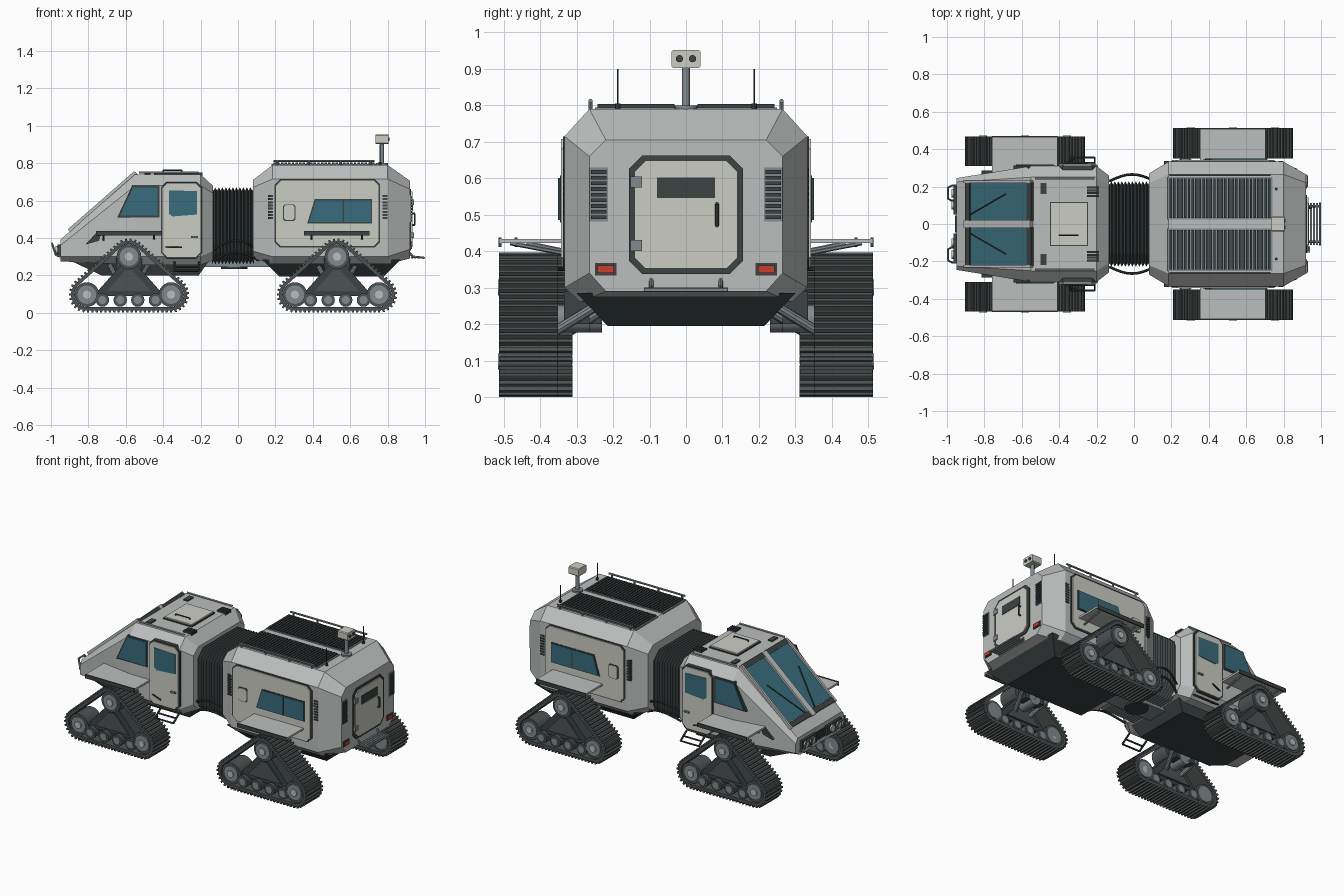
import bpy, bmesh, math
from mathutils import Vector, Matrix

if "Cube" in bpy.data.objects:
    bpy.data.objects.remove(bpy.data.objects["Cube"])

def material(name, *c):
    m = bpy.data.materials.new(name)
    m.diffuse_color = (*c, 1)
    m.use_nodes = True
    m.node_tree.nodes["Principled BSDF"].inputs["Base Color"].default_value = m.diffuse_color
    return m

BODY = material("body_grey", .50, .52, .51)
CREAM = material("panel_cream", .60, .61, .55)
DARK = material("dark", .045, .055, .055)
TRACK = material("track_rubber", .075, .085, .085)
STEEL = material("steel", .22, .26, .28)
GLASS = material("glass", .04, .15, .20)
RED = material("red_lamp", .6, .05, .03)

def finish(name, bm, mat, mirror=False, smooth=False):
    bmesh.ops.recalc_face_normals(bm, faces=bm.faces)
    me = bpy.data.meshes.new(name)
    bm.to_mesh(me)
    bm.free()
    me.materials.append(mat)
    if smooth:
        me.shade_smooth()
        me.set_sharp_from_angle(angle=math.radians(35))
    ob = bpy.data.objects.new(name, me)
    bpy.context.collection.objects.link(ob)
    if mirror:
        mod = ob.modifiers.new("mirror", 'MIRROR')
        mod.use_axis = (False, True, False)
        mod.use_mirror_merge = False
    return ob

def add_loft(bm, rings, closed=False):
    vs = [[bm.verts.new(p) for p in r] for r in rings]
    n = len(rings[0])
    pairs = list(zip(vs, vs[1:])) + ([(vs[-1], vs[0])] if closed else [])
    for a, b in pairs:
        for i in range(n):
            bm.faces.new((a[i], a[(i + 1) % n], b[(i + 1) % n], b[i]))
    if not closed:
        bm.faces.new(vs[0])
        bm.faces.new(vs[-1])

def loft(name, rings, mat, mirror=False, closed=False):
    bm = bmesh.new()
    add_loft(bm, rings, closed)
    return finish(name, bm, mat, mirror)

def prism(name, pts, axis, lo, hi, mat, mirror=False):
    k = "xyz".index(axis)
    return loft(name, [[tuple(p[:k]) + (h,) + tuple(p[k:]) for p in pts] for h in (lo, hi)], mat, mirror)

def boxes(name, items, mat, mirror=False):
    bm = bmesh.new()
    for x0, x1, y0, y1, z0, z1 in items:
        add_loft(bm, [[(x0, y0, z), (x1, y0, z), (x1, y1, z), (x0, y1, z)] for z in (z0, z1)])
    return finish(name, bm, mat, mirror)

def rods(name, paths, r, mat, mirror=False, seg=10):
    bm = bmesh.new()
    for path in paths:
        for a, b in zip(path, path[1:]):
            a, b = Vector(a), Vector(b)
            m = Matrix.Translation((a + b) / 2) @ (b - a).to_track_quat('Z', 'Y').to_matrix().to_4x4()
            bmesh.ops.create_cone(bm, cap_ends=True, segments=seg, radius1=r, radius2=r,
                                  depth=(b - a).length, matrix=m)
    return finish(name, bm, mat, mirror, True)

def cut_rect(a0, a1, b0, b1, c):
    return [(a0 + c, b0), (a1 - c, b0), (a1, b0 + c), (a1, b1 - c),
            (a1 - c, b1), (a0 + c, b1), (a0, b1 - c), (a0, b0 + c)]

def ring(x, wb, w, wt, z0, z1, z2, z3):
    half = [(wb, z0), (w, z1), (w, z2), (wt, z3)]
    return [(x, y, z) for y, z in half] + [(x, -y, z) for y, z in reversed(half)]

def rect(x0, x1, w, z):
    return [(x0, -w, z), (x1, -w, z), (x1, w, z), (x0, w, z)]

# hulls and dark bellies
loft("rear_pod", [ring(.08, .23, .27, .22, .29, .33, .67, .71),
                  ring(.185, .29, .333, .265, .26, .30, .715, .79),
                  ring(.80, .29, .333, .265, .26, .30, .715, .79),
                  ring(.92, .22, .265, .22, .29, .34, .66, .705)], BODY)
loft("pod_belly", [rect(.13, .87, .30, .285), rect(.22, .78, .215, .195)], DARK)
loft("cab", [ring(-.95, .20, .245, .225, .275, .30, .36, .39),
             ring(-.55, .27, .31, .25, .255, .30, .68, .74),
             ring(-.20, .27, .31, .25, .255, .30, .68, .74),
             ring(-.135, .22, .26, .21, .28, .33, .64, .68)], BODY)
loft("cab_belly", [rect(-.91, -.15, .22, .285), rect(-.73, -.21, .19, .20)], DARK)

# bellows, hoses and hitch between the halves
N = 24
rings = []
for i in range(N + 1):
    d = .018 * (i % 2)
    rings.append(ring(-.14 + .225 * i / N, .17 - d, .228 - d, .17 - d, .26 + d, .31 + d, .62 - d, .67 - d))
loft("bellows", rings, DARK)
hose = [(-.13 + .24 * t / 8, .23 + .035 * math.sin(math.pi * t / 8), .34 + .045 * math.sin(math.pi * t / 8))
        for t in range(9)]
rods("hoses", [hose, [(x, y, z - .06) for x, y, z in hose]], .007, DARK, True, 8)
boxes("hitch_beam", [(-.2, .2, -.07, .07, .245, .285)], STEEL)
rods("hitch_pivot", [[(-.02, 0, .235), (-.02, 0, .30)]], .07, DARK, seg=20)

# windshield and frame rails on the nose slope
def slope(x, off):
    return (x - off * .66, .39 + (x + .95) * .875 + off * .75)
prism("windshield", [slope(-.87, -.01), slope(-.56, -.01), slope(-.56, .005), slope(-.87, .005)],
      'y', .022, .218, GLASS, True)
bar = [slope(-.90, -.01), slope(-.545, -.01), slope(-.545, .016), slope(-.90, .016)]
prism("windshield_centre_pillar", bar, 'y', -.02, .02, BODY)
prism("windshield_side_pillar", bar, 'y', .218, .232, BODY, True)
for x in (-.885, -.555):
    prism("windshield_cross_frame", [slope(x - .012, -.01), slope(x + .012, -.01), slope(x + .012, .01),
                                     slope(x - .012, .01)], 'y', .015, .225, DARK, True)
rods("wipers", [[(slope(-.87, .012)[0], .05, slope(-.87, .012)[1]), (slope(-.68, .012)[0], .16, slope(-.68, .012)[1])]],
     .004, DARK, True, 6)

# cab sides
prism("cab_side_window_frame", [(-.645, .51), (-.42, .51), (-.42, .68), (-.565, .68)], 'y', .28, .314, DARK, True)
prism("cab_side_window", [(-.63, .52), (-.43, .52), (-.43, .67), (-.56, .67)], 'y', .29, .317, GLASS, True)
prism("cab_door_frame", cut_rect(-.412, -.192, .29, .70, .03), 'y', .28, .314, DARK, True)
prism("cab_door", cut_rect(-.404, -.20, .298, .692, .027), 'y', .28, .320, CREAM, True)
prism("cab_door_window", [(-.37, .53), (-.35, .515), (-.22, .525), (-.22, .65), (-.37, .655)], 'y', .3, .323, GLASS, True)
boxes("cab_door_handle", [(-.25, -.215, .31, .33, .40, .41)], STEEL, True)
prism("side_intake", [(-.815, .365), (-.745, .385), (-.725, .43), (-.755, .43)], 'y', .25, .287, DARK, True)
rods("boarding_step", [[(-.34, .29, .27), (-.34, .355, .225), (-.21, .355, .225), (-.21, .29, .27)],
                       [(-.34, .325, .245), (-.21, .325, .245)]], .006, DARK, True, 6)
rods("mirror_arm", [[(-.40, .31, .35), (-.30, .355, .35)]], .005, DARK, True, 6)

# cab roof
boxes("roof_hatch_frame", [(-.45, -.245, -.118, .118, .735, .746)], DARK)
boxes("roof_hatch", [(-.443, -.252, -.111, .111, .735, .754)], CREAM)
rods("hatch_handle", [[(-.40, -.06, .75), (-.40, -.06, .763), (-.30, -.06, .763), (-.30, -.06, .75)]], .004, DARK, seg=6)
boxes("cab_roof_vents", [(-.50, -.468, .16, .22, .73, .747)] +
      [(-.25, -.19, .145 + .015 * i, .155 + .015 * i, .73, .75) for i in range(4)], DARK, True)
rods("cab_roof_rail", [[(-.53, .243, .75), (-.21, .243, .75)]], .006, BODY, True, 6)

# nose lamps, bumper and tow hooks
boxes("lamp_housing", [(-.965, -.93, .05, .20, .305, .365)], DARK, True)
rods("headlights", [[(-.975, y, .335), (-.94, y, .335)] for y in (.10, .165)], .022, CREAM, True, 16)
rods("lamp_guard", [[(-.95, .125, .30), (-.975, .125, .31), (-.994, .135, .37), (-.994, .195, .37),
                     (-.975, .205, .31), (-.95, .205, .30)]], .006, STEEL, True, 6)
boxes("nose_grille", [(-.957, -.94, -.045, .045, .305 + .015 * i, .313 + .015 * i) for i in range(4)], DARK)

# pod sides
prism("pod_side_frame", cut_rect(.195, .76, .348, .715, .03), 'y', .32, .337, DARK, True)
prism("pod_side_panel", cut_rect(.203, .752, .356, .707, .027), 'y', .32, .343, CREAM, True)
prism("pod_window_frame", [(.37, .478), (.717, .478), (.717, .607), (.41, .607)], 'y', .33, .346, DARK, True)
prism("pod_window", [(.38, .485), (.71, .485), (.71, .60), (.415, .60)], 'y', .33, .349, GLASS, True)
boxes("pod_window_bar", [(.56, .566, .34, .351, .485, .60)], DARK, True)
prism("service_hatch_frame", cut_rect(.24, .308, .49, .58, .01), 'y', .33, .345, DARK, True)
prism("service_hatch", cut_rect(.245, .303, .495, .575, .01), 'y', .33, .349, CREAM, True)
boxes("pod_side_vents", [(a, a + .027, .30, .336, .50 + .017 * i, .511 + .017 * i)
                         for a in (.16, .772) for i in range(8)], DARK, True)

# pod roof: slatted panels, rails, mast, antennas
boxes("roof_panel_base", [(.18, .74, .025, .25, .78, .794)], STEEL, True)
boxes("roof_panel_slats", [(.19 + .0195 * i, .203 + .0195 * i, .032, .243, .79, .803) for i in range(28)], DARK, True)
rods("roof_rail", [[(.19, .262, .812), (.73, .262, .812)]] +
     [[(x, .262, .78), (x, .262, .812)] for x in (.21, .38, .55, .71)], .006, STEEL, True, 8)
rods("mast_base", [[(.77, 0, .78), (.77, 0, .80)]], .032, STEEL, seg=16)
rods("mast", [[(.77, 0, .79), (.77, 0, .91)]], .011, STEEL, seg=12)
prism("sensor_head", cut_rect(-.04, .04, .903, .952, .005), 'x', .735, .805, CREAM)
rods("sensor_lens", [[(.80, y, .928), (.81, y, .928)] for y in (-.018, .018)], .01, DARK, seg=12)
rods("antenna", [[(.76, .187, .78), (.76, .187, .90)]], .0025, DARK, True, 6)
rods("antenna_base", [[(.76, .187, .77), (.76, .187, .805)]], .008, DARK, True, 8)

# rear door, vents, lamps and step
prism("rear_door_frame", cut_rect(-.156, .156, .338, .662, .035), 'x', .90, .926, DARK)
prism("rear_door", cut_rect(-.141, .141, .352, .648, .03), 'x', .90, .933, CREAM)
boxes("rear_door_window", [(.92, .936, -.08, .08, .546, .602)], DARK)
boxes("rear_door_hinges", [(.92, .94, -.152, -.12, z, z + .03) for z in (.40, .575)], STEEL)
rods("rear_door_handle", [[(.93, .085, .47), (.945, .085, .47), (.945, .085, .53), (.93, .085, .53)]], .005, DARK, seg=8)
boxes("rear_vent_base", [(.90, .924, .214, .264, .482, .63)], STEEL, True)
boxes("rear_vent_slats", [(.91, .93, .218, .26, .488 + .0155 * i, .498 + .0155 * i) for i in range(9)], DARK, True)
boxes("tail_lamp_housing", [(.88, .924, .19, .25, .333, .368)], DARK, True)
boxes("tail_lamp", [(.90, .93, .197, .243, .34, .361)], RED, True)
boxes("rear_step_treads", [(.925 + .016 * i, .936 + .016 * i, -.112, .112, .29, .298) for i in range(5)], STEEL)
rods("rear_step_frame", [[(.90, .095, .34), (.935, .095, .30), (1 - .006, .095, .294)],
                         [(.994, .115, .294), (.994, -.115, .294)]], .006, STEEL, True, 8)

# track units: belt around three wheels, with cleats, rollers, frame, axle and fender
def belt(centres, count):
    """Evenly spaced (point, normal) pairs on the hull of the wheel circles."""
    out, n = [], len(centres)
    nor = []
    for i in range(n):
        d = centres[(i + 1) % n] - centres[i]
        nor.append(math.atan2(-d.x, d.y))
    for i in range(n):
        a, b = nor[i - 1], nor[i]
        sweep = (b - a) % math.tau
        for k in range(11):
            t = a + sweep * k / 10
            u = Vector((math.cos(t), math.sin(t)))
            out.append((centres[i] + u * .085, u))
    # nor uses (dy, -dx), the outward side of a counter-clockwise loop
    pts, seg = [], [(out[i], out[(i + 1) % len(out)]) for i in range(len(out))]
    total = sum((q[0] - p[0]).length for p, q in seg)
    step, pos = total / count, 0
    for p, q in seg:
        L = (q[0] - p[0]).length
        while len(pts) < count and len(pts) * step < pos + L:
            f = (len(pts) * step - pos) / L
            pts.append((p[0].lerp(q[0], f), p[1].lerp(q[1], f).normalized()))
        pos += L
    return out, pts

def track(tag, cx, y0, y1, hull_y):
    c = [Vector((cx - .225, .097)), Vector((cx + .225, .097)), Vector((cx, .30))]
    path, cleats = belt(c, 68)
    loft(tag + "_track_belt", [[(p.x + u.x * o, y, p.y + u.y * o) for o, y in
         ((0, y0), (0, y1), (-.018, y1), (-.018, y0))] for p, u in path], TRACK, True, True)
    bm = bmesh.new()
    w = (y1 - y0) / 3
    for i, (p, u) in enumerate(cleats):
        t = Vector((-u.y, u.x))
        quad = [p + t * .007 - u * .003, p - t * .007 - u * .003, p - t * .005 + u * .012, p + t * .005 + u * .012]
        add_loft(bm, [[(q.x, y, q.y) for q in quad] for y in (y0 - .001, y1 + .001)])
    finish(tag + "_track_cleats", bm, TRACK, True)
    side = lambda x, z, a, b: [(x, a, z), (x, b, z)]
    rods(tag + "_wheels", [side(p.x, p.y, y0 + .015, y1 - .012) for p in c], .066, TRACK, True, 24)
    rods(tag + "_wheel_discs", [side(p.x, p.y, y0 + .01, y1 - .004) for p in c], .05, STEEL, True, 24)
    rods(tag + "_wheel_hubs", [side(p.x, p.y, y0 + .01, y1 + .004) for p in c], .022, BODY, True, 12)
    xs = [cx + d for d in (-.142, -.047, .047, .142)]
    rods(tag + "_rollers", [side(x, .068, y0 + .015, y1 - .008) for x in xs], .036, TRACK, True, 16)
    rods(tag + "_roller_hubs", [side(x, .068, y0 + .012, y1 - .003) for x in xs], .022, STEEL, True, 12)
    prism(tag + "_track_frame", [(cx - .19, .09), (cx + .19, .09), (cx + .03, .27), (cx - .03, .27)],
          'y', y0 + .03, y1 - .03, DARK, True)
    prism(tag + "_frame_ribs", [(cx - .12, .115), (cx + .12, .115), (cx + .02, .225), (cx - .02, .225)],
          'y', y0 + .02, y1 - .022, TRACK, True)
    rods(tag + "_axle", [side(cx, .215, hull_y - .06, y0 + .05)], .038, STEEL, True, 16)
    boxes(tag + "_axle_mount", [(cx - .07, cx + .07, hull_y - .06, hull_y + .01, .20, .29)], DARK, True)
    rods(tag + "_brace", [[(cx + s * .1, hull_y - .08, .25), (cx + s * .05, y0 + .04, .16)] for s in (-1, 1)],
         .014, STEEL, True)
    fx0, fx1 = cx - .175, cx + .175
    boxes(tag + "_fender", [(fx0, fx1, hull_y - .02, y1, .422, .434)], BODY, True)
    boxes(tag + "_fender_lip", [(fx0, fx1, y1 - .006, y1 + .002, .412, .437)], DARK, True)
    rods(tag + "_fender_brace", [[(x, hull_y - .01, .39), (x, y1 - .03, .422)] for x in (fx0 + .04, fx1 - .04)],
         .006, STEEL, True, 6)

track("front", -.583, .312, .468, .29)
track("rear", .529, .352, .512, .325)
